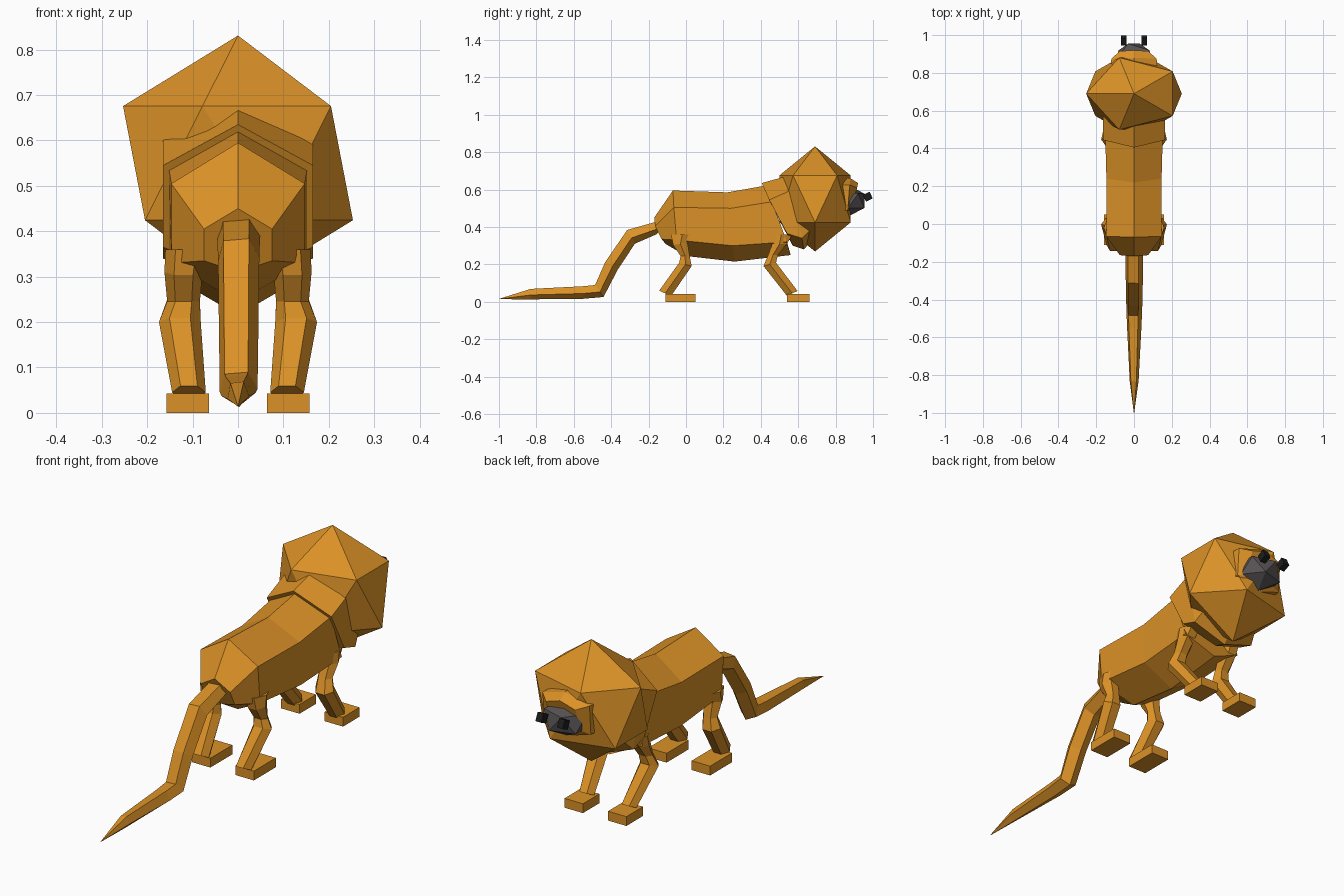
import bpy, bmesh, math
from mathutils import Vector, Matrix

if "Cube" in bpy.data.objects:
    bpy.data.objects.remove(bpy.data.objects["Cube"])


def material(name, rgb):
    m = bpy.data.materials.new(name)
    m.diffuse_color = (*rgb, 1)
    m.use_nodes = True
    m.node_tree.nodes["Principled BSDF"].inputs["Base Color"].default_value = m.diffuse_color
    return m


FUR = material("golden fur", (0.71, 0.285, 0.02))
GREY = material("muzzle grey", (0.095, 0.085, 0.088))
BLACK = material("eye black", (0.012, 0.012, 0.012))


def finish(name, bm, mat):
    bmesh.ops.recalc_face_normals(bm, faces=bm.faces)
    me = bpy.data.meshes.new(name)
    bm.to_mesh(me)
    bm.free()
    me.materials.append(mat)
    ob = bpy.data.objects.new(name, me)
    bpy.context.collection.objects.link(ob)
    return ob


def loft(name, rings, mat):
    """Skin a list of equal-length point rings and cap both ends."""
    bm = bmesh.new()
    vs = [[bm.verts.new(p) for p in r] for r in rings]
    n = len(vs[0])
    for a, b in zip(vs, vs[1:]):
        for i in range(n):
            j = (i + 1) % n
            bm.faces.new((a[i], a[j], b[j], b[i]))
    bm.faces.new(vs[0])
    bm.faces.new(vs[-1])
    return finish(name, bm, mat)


def hex_ring(w, top, up, low, bot):
    """Six-sided torso section: points at top and bottom, straight flanks."""
    return [(0, *top), (w, *up), (w, *low), (0, *bot), (-w, *low), (-w, *up)]


def tube(name, path, sides, mat, turn=0.0):
    """Limb with (centre, half width, half thickness, slope angle) sections in the yz plane."""
    rings = []
    for x, y, z, w, t, a in path:
        d = Vector((0, math.cos(math.radians(a)), math.sin(math.radians(a))))
        ring = []
        for k in range(sides):
            q = 2 * math.pi * k / sides + turn
            ring.append(Vector((x + w * math.cos(q), y, z)) + d * t * math.sin(q))
        rings.append(ring)
    return loft(name, rings, mat)


def ico(name, loc, scale, mat, spin=0):
    bm = bmesh.new()
    bmesh.ops.create_icosphere(bm, subdivisions=1, radius=1, matrix=Matrix.Translation(loc)
                               @ Matrix.Diagonal((*scale, 1)) @ Matrix.Rotation(spin, 4, 'Z'))
    return finish(name, bm, mat)


def box(name, loc, size, mat, tilt=0):
    bm = bmesh.new()
    bmesh.ops.create_cube(bm, size=1, matrix=Matrix.Translation(loc)
                          @ Matrix.Rotation(tilt, 4, 'X') @ Matrix.Diagonal((*size, 1)))
    return finish(name, bm, mat)


# torso
loft("body", [
    hex_ring(0.075, (-0.17, 0.45), (-0.165, 0.405), (-0.13, 0.335), (-0.11, 0.31)),
    hex_ring(0.147, (-0.07, 0.595), (-0.065, 0.505), (-0.05, 0.33), (0.0, 0.245)),
    hex_ring(0.146, (0.22, 0.585), (0.24, 0.50), (0.25, 0.30), (0.26, 0.215)),
    hex_ring(0.152, (0.43, 0.622), (0.46, 0.535), (0.54, 0.32), (0.56, 0.25)),
], FUR)

# neck collar, running inside the mane
loft("neck", [
    hex_ring(0.165, (0.405, 0.635), (0.445, 0.545), (0.54, 0.365), (0.57, 0.30)),
    hex_ring(0.165, (0.55, 0.675), (0.57, 0.60), (0.62, 0.34), (0.63, 0.28)),
    hex_ring(0.13, (0.72, 0.68), (0.72, 0.62), (0.72, 0.44), (0.72, 0.38)),
], FUR)

# mane, head, muzzle
ico("mane", (0, 0.69, 0.55), (0.283, 0.224, 0.281), FUR, math.pi)
loft("head", [
    hex_ring(0.13, (0.72, 0.68), (0.72, 0.62), (0.72, 0.48), (0.72, 0.44)),
    hex_ring(0.12, (0.88, 0.66), (0.875, 0.625), (0.865, 0.49), (0.86, 0.45)),
    hex_ring(0.075, (0.92, 0.635), (0.915, 0.61), (0.875, 0.50), (0.87, 0.46)),
], FUR)
ico("muzzle", (0, 0.865, 0.54), (0.112, 0.105, 0.085), GREY, math.pi)

for s, side in ((-1, "left"), (1, "right")):
    # eyes
    box(f"{side}_eye", (s * 0.055, 0.972, 0.562), (0.03, 0.04, 0.04), BLACK, math.radians(25))
    # hind leg: hip, pinched thigh, knee, ankle
    tube(f"{side}_hind_leg", [
        (s * 0.115, -0.02, 0.36, 0.045, 0.07, 0),
        (s * 0.12, -0.03, 0.31, 0.042, 0.045, 10),
        (s * 0.12, -0.005, 0.245, 0.036, 0.028, 0),
        (s * 0.128, -0.003, 0.20, 0.046, 0.04, -15),
        (s * 0.108, -0.112, 0.045, 0.037, 0.04, -25)], 6, FUR)
    # front leg
    tube(f"{side}_front_leg", [
        (s * 0.115, 0.51, 0.36, 0.045, 0.07, 0),
        (s * 0.12, 0.50, 0.31, 0.042, 0.045, 0),
        (s * 0.12, 0.465, 0.25, 0.036, 0.03, 0),
        (s * 0.128, 0.448, 0.20, 0.046, 0.04, 15),
        (s * 0.108, 0.568, 0.045, 0.037, 0.036, 25)], 6, FUR)
    # paws
    for part, y in (("hind", -0.03), ("front", 0.60)):
        ln = 0.16 if part == "hind" else 0.12
        box(f"{side}_{part}_paw", (s * 0.111, y, 0.0215), (0.094, ln, 0.043), FUR)

# tail, five-sided and tapering to a point on the ground
tube("tail", [
    (0, -0.13, 0.405, 0.05, 0.05, 60),
    (0, -0.295, 0.35, 0.048, 0.045, 120),
    (0, -0.40, 0.195, 0.046, 0.042, 150),
    (0, -0.465, 0.06, 0.044, 0.042, 125),
    (0, -0.55, 0.052, 0.04, 0.036, 90),
    (0, -0.83, 0.043, 0.025, 0.03, 90),
    (0, -1.0, 0.015, 0.001, 0.001, 90)], 5, FUR, math.radians(60))
